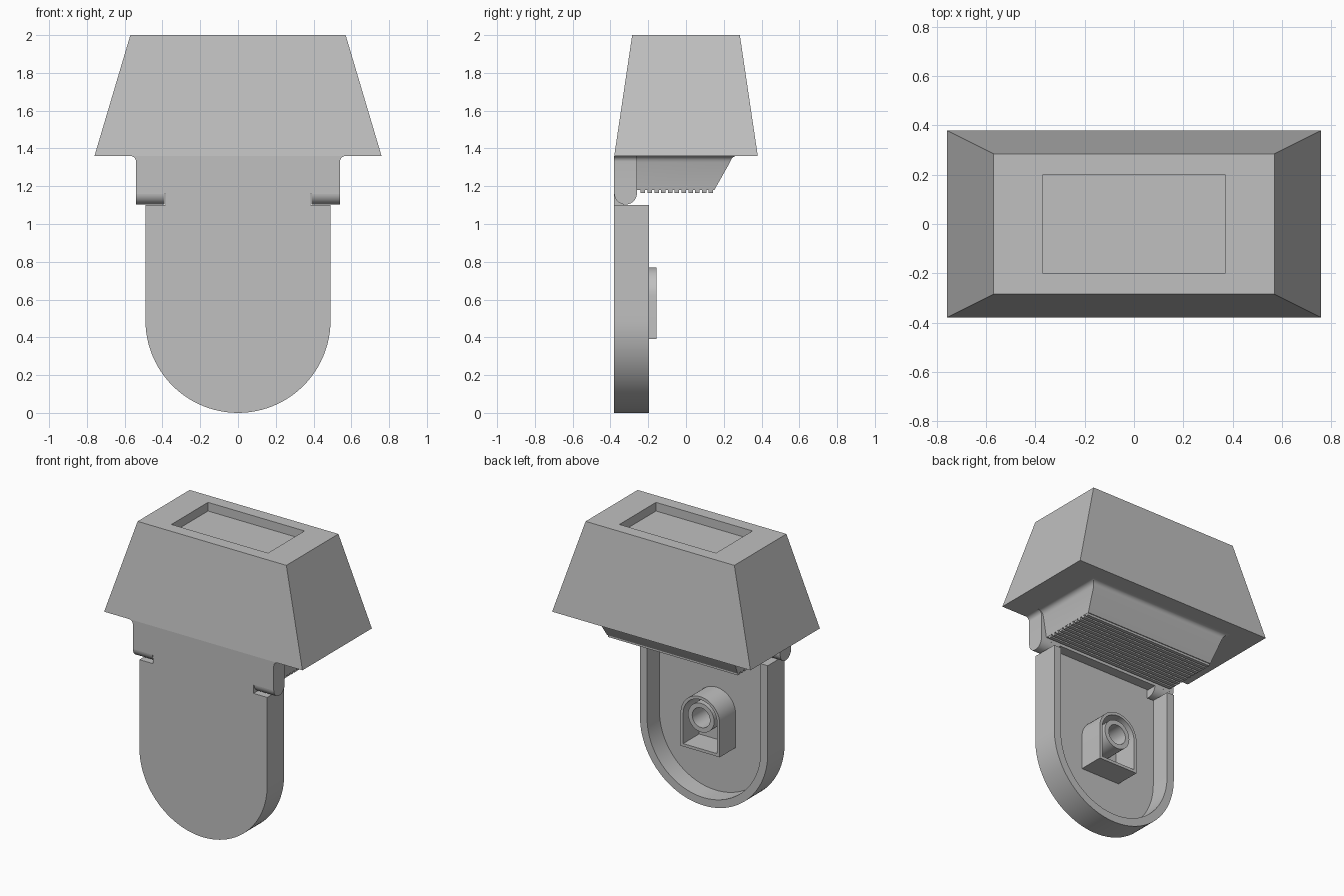
import bpy
import bmesh
from math import sin, cos, pi, radians

if "Cube" in bpy.data.objects:
    bpy.data.objects.remove(bpy.data.objects["Cube"], do_unlink=True)

GREY = (0.53, 0.53, 0.53, 1)
grey = bpy.data.materials.new("plain grey")
grey.use_nodes = True
grey.diffuse_color = GREY
grey.node_tree.nodes["Principled BSDF"].inputs["Base Color"].default_value = GREY

FRONT = -0.38      # shared front plane of panel and hinge
FLOOR = -0.33      # inside face of the panel


def loft(name, rings, capped=True):
    """Skin a row of matching rings; capped ends, or joined into a loop."""
    bm = bmesh.new()
    rows = [[bm.verts.new(p) for p in ring] for ring in rings]
    n = len(rows[0])
    pairs = list(zip(rows, rows[1:]))
    if capped:
        bm.faces.new(rows[0])
        bm.faces.new(rows[-1])
    else:
        pairs.append((rows[-1], rows[0]))
    for a, b in pairs:
        for i in range(n):
            j = (i + 1) % n
            bm.faces.new((a[i], a[j], b[j], b[i]))
    bmesh.ops.recalc_face_normals(bm, faces=bm.faces)
    mesh = bpy.data.meshes.new(name)
    bm.to_mesh(mesh)
    bm.free()
    mesh.materials.append(grey)
    ob = bpy.data.objects.new(name, mesh)
    bpy.context.collection.objects.link(ob)
    bpy.ops.object.select_all(action="DESELECT")
    ob.select_set(True)
    bpy.context.view_layer.objects.active = ob
    bpy.ops.object.shade_smooth_by_angle(angle=radians(30))
    return ob


def rect(x, y0, y1, z):
    return [(-x, y0, z), (x, y0, z), (x, y1, z), (-x, y1, z)]


def at_y(profile, y):
    return [(x, y, z) for x, z in profile]


def at_x(profile, x):
    return [(x, y, z) for y, z in profile]


def arc(cx, cz, r, start, end, steps):
    return [(cx + r * cos(start + (end - start) * i / steps),
             cz + r * sin(start + (end - start) * i / steps)) for i in range(steps + 1)]


def slab(name, profile, y0, y1):
    return loft(name, [at_y(profile, y0), at_y(profile, y1)])


def collar(name, outer, inner, y0, y1):
    rings = [at_y(outer, y0), at_y(outer, y1), at_y(inner, y1), at_y(inner, y0)]
    return loft(name, rings, capped=False)


# Tapered head with a shallow rectangular recess in its top
loft("head", [rect(0.76, -0.38, 0.38, 1.36), rect(0.57, -0.285, 0.285, 2),
              rect(0.37, -0.2, 0.2, 2), rect(0.37, -0.2, 0.2, 1.94)])

# Hinge flange, flaring into the head at both sides
flare = arc(0.57, 1.33, 0.03, pi, pi / 2, 6)
right_side = [(0.54, 1.16)] + flare
slab("hinge_flange", right_side + [(-x, z) for x, z in reversed(right_side)], FRONT, -0.26)

# Round-bottomed hinge lugs
lug = arc(-0.32, 1.163, 0.06, pi, 2 * pi, 20)
for side, name in ((1, "hinge_lug_left"), (-1, "hinge_lug_right")):
    loft(name, [at_x(lug, side * 0.39), at_x(lug, side * 0.54)])

# Sloping underside block with a filleted joint to the head
block = [rect(0.5, -0.3, 0.15, 1.18), rect(0.525, -0.3, 0.232, 1.325)]
for i in range(1, 7):
    a = i / 6 * pi / 2
    out = 0.035 * (1 - cos(a))
    block.append(rect(0.527 + out, -0.3, 0.235 + out, 1.325 + 0.035 * sin(a)))
loft("underside_block", block)

# Grip ribs across the underside
RIBS = 11
for i in range(RIBS):
    y = -0.24 + i * 0.036
    loft(f"grip_rib_{i + 1}", [rect(0.497, y, y + 0.024, 1.165),
                               rect(0.5, y, y + 0.024, 1.185)])

# Hanging panel: thin front, U-shaped rim and a tab between the lugs
outer = [(-0.49, 1.1)] + arc(0, 0.49, 0.49, pi, 2 * pi, 48) + [(0.49, 1.1)]
inner = [(-0.435, 1.1)] + arc(0, 0.49, 0.435, pi, 2 * pi, 48) + [(0.435, 1.1)]
slab("panel_front", outer, FRONT, FLOOR)
slab("panel_rim", outer + inner[::-1], FLOOR, -0.195)
tab = [(-0.385, 1.1), (0.385, 1.1), (0.385, 1.17), (-0.385, 1.17)]
slab("panel_tab", tab, FRONT, FLOOR)


# Arched boss with a tube inside it
def arch(half, base):
    return [(half, base)] + arc(0, 0.62, half, 0, pi, 24) + [(-half, base)]


collar("boss_wall", arch(0.15, 0.39), arch(0.13, 0.41), FLOOR, -0.155)
collar("boss_tube", arc(0, 0.62, 0.1, 0, 2 * pi * 31 / 32, 31),
       arc(0, 0.62, 0.068, 0, 2 * pi * 31 / 32, 31), FLOOR, -0.165)
